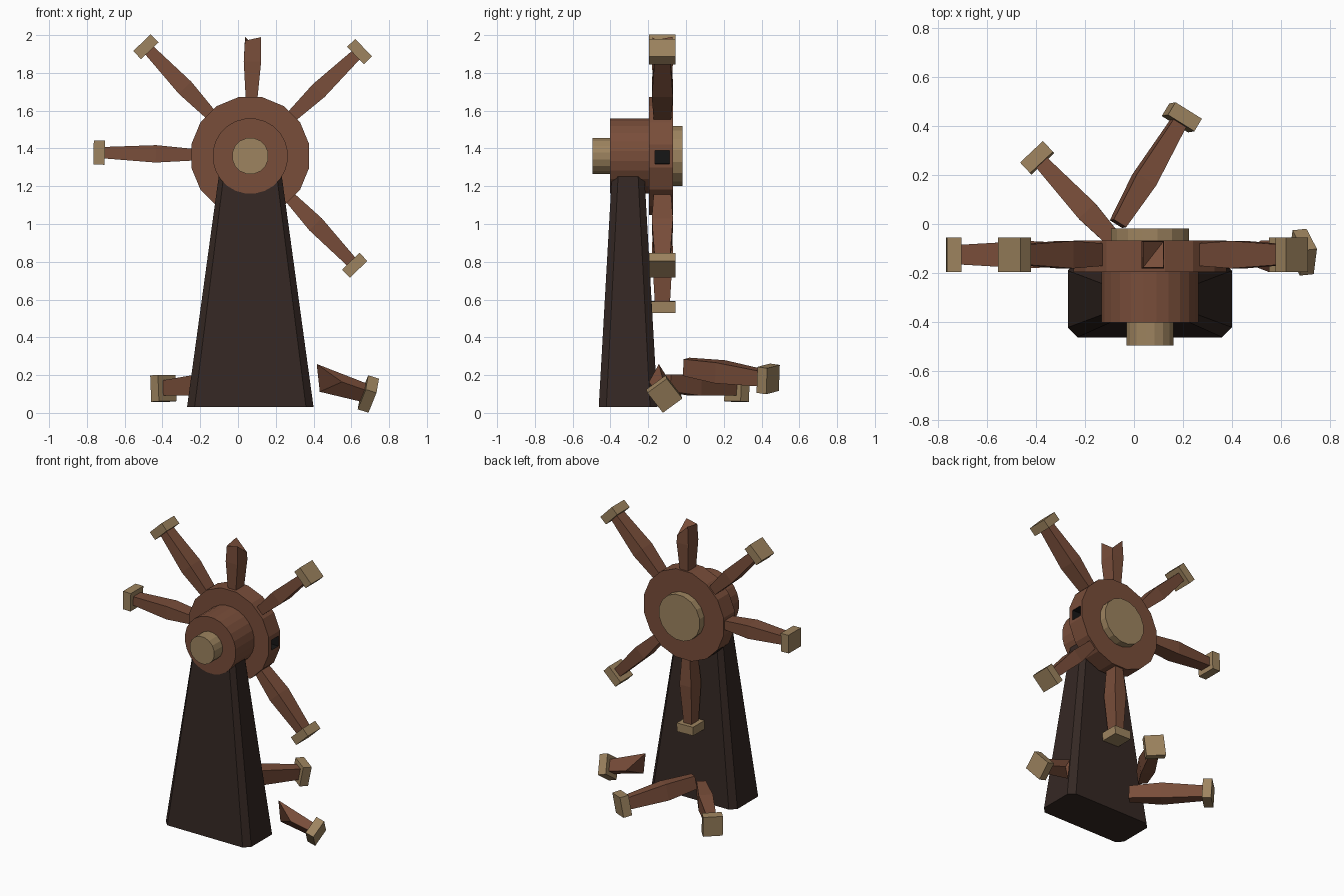
import bpy, math
from mathutils import Vector, Matrix

if "Cube" in bpy.data.objects:
    bpy.data.objects.remove(bpy.data.objects["Cube"])


def material(name, rgb):
    m = bpy.data.materials.new(name)
    m.diffuse_color = (*rgb, 1)
    m.use_nodes = True
    m.node_tree.nodes["Principled BSDF"].inputs["Base Color"].default_value = m.diffuse_color
    return m


WOOD = material("wood", (0.19, 0.075, 0.042))
DARK = material("dark_wood", (0.035, 0.021, 0.017))
BRASS = material("brass", (0.34, 0.23, 0.115))
BLACK = material("socket_black", (0.008, 0.008, 0.008))

CX, CY, CZ = 0.065, -0.125, 1.36      # wheel centre
TILT = -1.3                           # wheel rotation in degrees


def add_mesh(name, rings, mat, matrix=Matrix()):
    """Loft closed rings of equal length and cap both ends."""
    n = len(rings[0])
    verts = [matrix @ Vector(p) for ring in rings for p in ring]
    faces = [tuple(range(n))[::-1]]
    last = (len(rings) - 1) * n
    if n == 4:   # fold lets a broken end be split along its diagonal
        faces += [(last, last + 1, last + 2), (last, last + 2, last + 3)]
    else:
        faces.append(tuple(range(last, last + n)))
    for k in range(len(rings) - 1):
        for i in range(n):
            j = (i + 1) % n
            faces.append((k * n + i, k * n + j, (k + 1) * n + j, (k + 1) * n + i))
    me = bpy.data.meshes.new(name)
    me.from_pydata(verts, [], faces)
    me.materials.append(mat)
    ob = bpy.data.objects.new(name, me)
    bpy.context.collection.objects.link(ob)
    return ob


def rect(r, hx, hy, lift=(0, 0, 0, 0)):
    xy = ((-hx, -hy), (hx, -hy), (hx, hy), (-hx, hy))
    return [(x, y, r + d) for (x, y), d in zip(xy, lift)]


def disc(name, radius, y0, y1, mat, sides=16):
    rings = []
    for y in (y1, y0):
        ring = []
        for i in range(sides):
            a = math.tau * (i + 0.5) / sides
            ring.append((CX + radius * math.cos(a), y, CZ + radius * math.sin(a)))
        rings.append(ring)
    return add_mesh(name, rings, mat)


# Spoke sections along the radius: (r, half width, half depth)
ROOT, MID, END = (0.29, 0.03, 0.045), (0.50, 0.046, 0.056), (0.78, 0.03, 0.04)
BREAK = (0.0, 0.02, -0.06, 0.02)


def handle(name, m):
    add_mesh(name + "_cap", [rect(0.77, 0.064, 0.07), rect(0.83, 0.064, 0.07)], BRASS, m)


def spoke(name, m):
    add_mesh(name, [rect(*ROOT), rect(*MID), rect(*END)], WOOD, m)
    handle(name, m)


def wheel_matrix(deg):
    a = math.radians(deg + TILT)
    c, s = math.cos(a), math.sin(a)
    return Matrix(((s, 0, c, CX), (0, 1, 0, CY), (-c, 0, s, CZ), (0, 0, 0, 1)))


def fallen_matrix(cap, root, roll):
    """Lay a spoke so its cap centre (r = 0.8) sits at cap, pointing from root."""
    cap, root = Vector(cap), Vector(root)
    q = (cap - root).normalized().to_track_quat('Z', 'Y')
    return (Matrix.Translation(cap) @ q.to_matrix().to_4x4()
            @ Matrix.Rotation(math.radians(roll), 4, 'Z') @ Matrix.Translation((0, 0, -0.8)))


# Tapered pedestal with chamfered corners
def chamfered(z, hx, y0, y1, cx, cy):
    return [(CX - hx + cx, y0, z), (CX + hx - cx, y0, z), (CX + hx, y0 + cy, z),
            (CX + hx, y1 - cy, z), (CX + hx - cx, y1, z), (CX - hx + cx, y1, z),
            (CX - hx, y1 - cy, z), (CX - hx, y0 + cy, z)]


add_mesh("pedestal", [chamfered(0.03, 0.335, -0.462, -0.15, 0.04, 0.04),
                      chamfered(1.34, 0.155, -0.388, -0.225, 0.025, 0.033)], DARK)

# Hub stack
wheel = disc("wheel_disc", 0.318, -0.195, -0.068, WOOD)
disc("drum", 0.2, -0.402, -0.19, WOOD, 24)
disc("front_axle_cap", 0.097, -0.495, -0.40, BRASS)
disc("back_axle_cap", 0.162, -0.07, -0.018, BRASS)

# Spokes still on the wheel
for label, deg in (("upper_right", 45), ("upper_left", 135), ("left", 180),
                   ("bottom", 270), ("lower_right", 315)):
    spoke(label + "_spoke", wheel_matrix(deg))
add_mesh("broken_top_spoke",
         [rect(*ROOT), rect(*MID), rect(0.61, 0.042, 0.053, BREAK)],
         WOOD, wheel_matrix(90))

# Empty sockets
for label, deg in (("right", 0), ("lower_left", 225)):
    cutter = add_mesh(label + "_socket_cutter",
                      [rect(0.22, 0.036, 0.038), rect(0.36, 0.036, 0.038)],
                      BLACK, wheel_matrix(deg))
    cutter.hide_render = True
    cutter.hide_viewport = False
    cutter.display_type = 'WIRE'
    mod = wheel.modifiers.new(label + "_socket", 'BOOLEAN')
    mod.operation = 'DIFFERENCE'
    mod.solver = 'EXACT'
    mod.object = cutter
    mod.material_mode = 'TRANSFER'

# Fallen spokes and the snapped-off handle
spoke("fallen_left_spoke", fallen_matrix((-0.395, 0.27, 0.13), (-0.03, -0.12, 0.16), 0))
spoke("fallen_back_spoke", fallen_matrix((0.195, 0.435, 0.18), (-0.09, -0.04, 0.25), 8))
m = fallen_matrix((0.69, -0.115, 0.10), (0.41, -0.145, 0.19), 38)
add_mesh("snapped_handle",
         [rect(0.61, 0.042, 0.053, (-0.06, 0.02, -0.12, 0.03)), rect(*END)], WOOD, m)
handle("snapped_handle", m)
